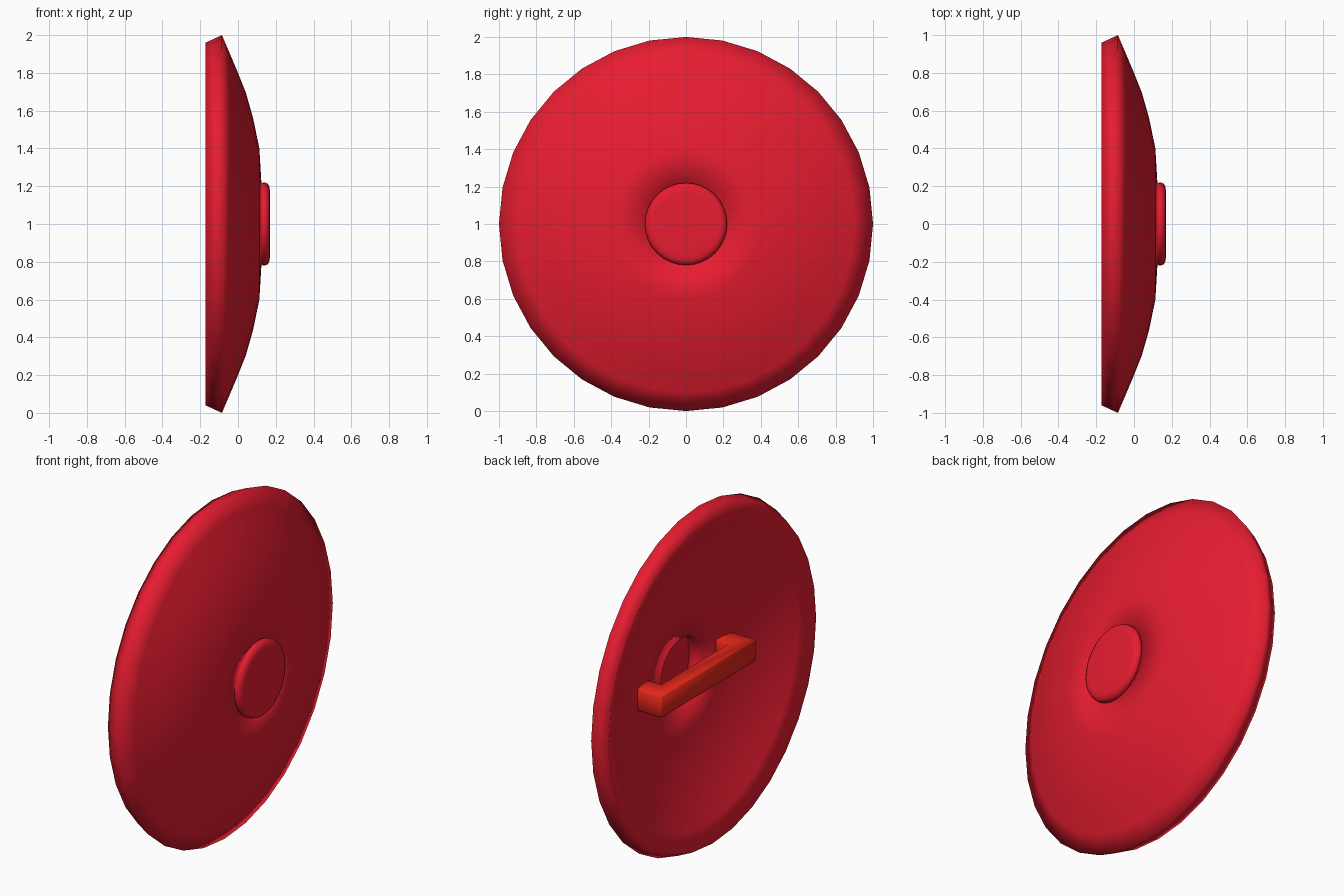
import bpy, bmesh, math

if "Cube" in bpy.data.objects:
    bpy.data.objects.remove(bpy.data.objects["Cube"])

SEG = 32


def material(name, color):
    m = bpy.data.materials.new(name)
    m.diffuse_color = (*color, 1)
    m.use_nodes = True
    m.node_tree.nodes["Principled BSDF"].inputs["Base Color"].default_value = m.diffuse_color
    return m


def finish(name, bm, mat):
    bmesh.ops.remove_doubles(bm, verts=bm.verts, dist=1e-5)
    bmesh.ops.recalc_face_normals(bm, faces=bm.faces)
    me = bpy.data.meshes.new(name)
    bm.to_mesh(me)
    bm.free()
    for p in me.polygons:
        p.use_smooth = True
    me.materials.append(mat)
    ob = bpy.data.objects.new(name, me)
    bpy.context.collection.objects.link(ob)
    return ob


def lathe(name, profile, mat, closed=False):
    """Spin (radius, x) points around the x axis at z = 1."""
    bm = bmesh.new()
    rings = []
    for r, x in profile:
        rings.append([bm.verts.new((x, r * math.cos(2 * math.pi * i / SEG),
                                    1 + r * math.sin(2 * math.pi * i / SEG)))
                      for i in range(SEG)] if r else [bm.verts.new((x, 0, 1))])
    pairs = list(zip(rings, rings[1:]))
    if closed:
        pairs.append((rings[-1], rings[0]))
    for a, b in pairs:
        for i in range(SEG):
            j = (i + 1) % SEG
            quad = [a[i % len(a)], a[j % len(a)], b[j % len(b)], b[i % len(b)]]
            bm.faces.new(list(dict.fromkeys(quad)))
    return finish(name, bm, mat)


red = material("shield_red", (0.8, 0.012, 0.03))
handle_red = material("handle_red", (0.8, 0.02, 0.01))

# Dished shell with a central hole: outer skin inwards, inner skin outwards
lathe("shield_dish", [
    (1.0, -0.085), (0.9, -0.042), (0.8, 0.0), (0.7, 0.04), (0.56, 0.08),
    (0.4, 0.113), (0.2, 0.125),
    (0.19, 0.03), (0.38, 0.02), (0.53, -0.012), (0.66, -0.048),
    (0.76, -0.084), (0.86, -0.126), (0.96, -0.172)], red, closed=True)

# Rounded boss plugging the hole
lathe("center_boss", [
    (0, 0.169), (0.17, 0.169), (0.195, 0.167), (0.213, 0.158), (0.22, 0.142),
    (0.22, 0.13), (0.205, 0.119), (0.18, 0.115), (0, 0.115)], red)

# U-shaped grip: half outline in (x, y), mirrored across y
half = [(0.04, 0.31), (0.04, 0.44), (-0.15, 0.44)]
inner = [(-0.055, 0.31)]
outline = inner + half
outline += [(x, -y) for x, y in reversed(outline)]
bm = bmesh.new()
face = bm.faces.new([bm.verts.new((x, y, 0.935)) for x, y in outline])
ext = bmesh.ops.extrude_face_region(bm, geom=[face])
bmesh.ops.translate(bm, vec=(0, 0, 0.13),
                    verts=[v for v in ext["geom"] if isinstance(v, bmesh.types.BMVert)])
handle = finish("hand_grip", bm, handle_red)
bev = handle.modifiers.new("soft_edges", "BEVEL")
bev.width = 0.008
bev.segments = 1
